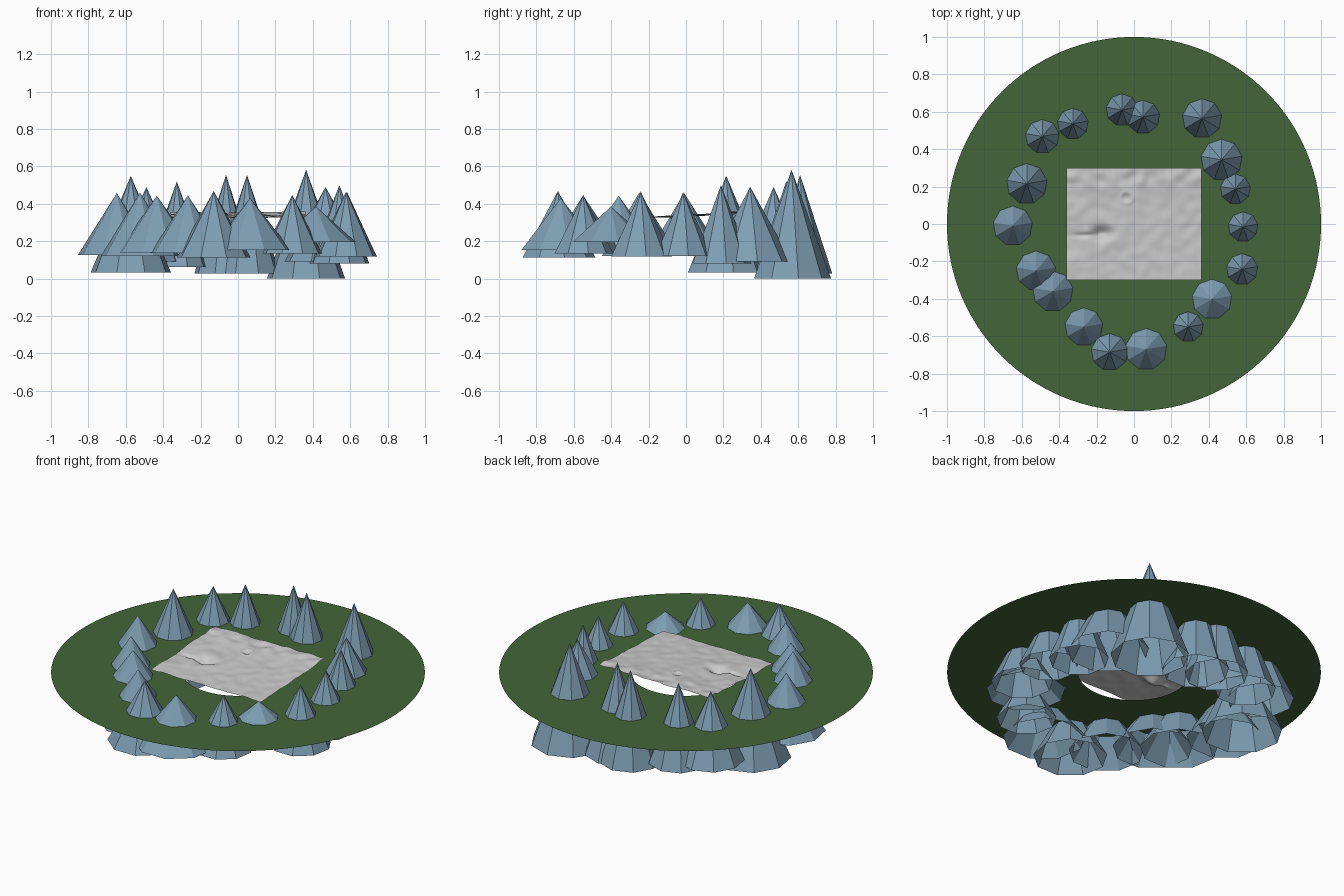
import bpy, bmesh, math
from mathutils import Vector, noise

if "Cube" in bpy.data.objects:
    bpy.data.objects.remove(bpy.data.objects["Cube"])

GROUND_Z = 0.291


def material(name, rgb):
    m = bpy.data.materials.new(name)
    m.diffuse_color = (*rgb, 1)
    m.use_nodes = True
    m.node_tree.nodes["Principled BSDF"].inputs["Base Color"].default_value = m.diffuse_color
    return m


def finish(name, bm, mat=None):
    me = bpy.data.meshes.new(name)
    bm.to_mesh(me)
    bm.free()
    ob = bpy.data.objects.new(name, me)
    bpy.context.collection.objects.link(ob)
    if mat:
        me.materials.append(mat)
    return ob


green = material("grass", (0.055, 0.13, 0.04))
blue = material("needles", (0.21, 0.34, 0.45))

# Flat grass ring with a round hole under the terrain sheet
bm = bmesh.new()
SEG = 128
rings = [[bm.verts.new((r * math.cos(math.tau * i / SEG), r * math.sin(math.tau * i / SEG), GROUND_Z))
          for i in range(SEG)] for r in (0.3, 1.0)]
for i in range(SEG):
    j = (i + 1) % SEG
    bm.faces.new((rings[0][i], rings[1][i], rings[1][j], rings[0][j]))
finish("grass_ring", bm, green)

# Open cones centred on the grass plane: x, y, radius at the grass, tip height
TREES = [
    (-0.064, 0.61, 0.086, 0.555), (0.048, 0.572, 0.09, 0.555), (0.364, 0.564, 0.106, 0.582),
    (0.468, 0.343, 0.111, 0.49), (0.542, 0.187, 0.081, 0.50), (0.583, -0.015, 0.08, 0.462),
    (0.578, -0.242, 0.084, 0.465), (0.417, -0.402, 0.107, 0.385), (0.29, -0.55, 0.081, 0.447),
    (0.065, -0.67, 0.112, 0.43), (-0.13, -0.685, 0.1, 0.468), (-0.268, -0.55, 0.102, 0.445),
    (-0.434, -0.36, 0.109, 0.443), (-0.524, -0.25, 0.106, 0.46), (-0.648, -0.01, 0.106, 0.457),
    (-0.573, 0.215, 0.109, 0.55), (-0.49, 0.468, 0.091, 0.49), (-0.327, 0.536, 0.083, 0.52),
]
for n, (x, y, r, tip) in enumerate(TREES, 1):
    h = 2 * (tip - GROUND_Z)
    bpy.ops.mesh.primitive_cone_add(vertices=9, radius1=2 * r, radius2=0, depth=h,
                                    end_fill_type='NOTHING', location=(x, y, GROUND_Z))
    ob = bpy.context.object
    ob.name = f"tree_{n}"
    ob.data.materials.append(blue)


# Rocky terrain sheet: gentle slope, noise, a pit and a small crater
def height(x, y):
    z = 0.338 + 0.045 * y
    z += 0.008 * noise.noise(Vector((x * 6, y * 6, 1)))
    z += 0.004 * noise.noise(Vector((x * 18, y * 18, 5)))
    z += 0.012 * math.exp(-((y - 0.25) / 0.05) ** 2) * noise.noise(Vector((x * 14, y * 14, 9)))
    z -= 0.035 * math.exp(-((x + 0.17) / 0.05) ** 2 - ((y + 0.05) / 0.035) ** 2)
    z -= 0.012 * math.exp(-((x + 0.26) / 0.06) ** 2 - ((y + 0.06) / 0.012) ** 2)
    d = math.hypot(x + 0.04, y - 0.14)
    z += 0.004 * math.exp(-((d - 0.03) / 0.01) ** 2) - 0.005 * math.exp(-(d / 0.022) ** 2)
    return z


bm = bmesh.new()
bmesh.ops.create_grid(bm, x_segments=96, y_segments=80, size=1)
for v in bm.verts:
    v.co.x *= 0.36
    v.co.y *= 0.3
    v.co.z = height(v.co.x, v.co.y)
for f in bm.faces:
    f.smooth = True
finish("terrain_sheet", bm)
